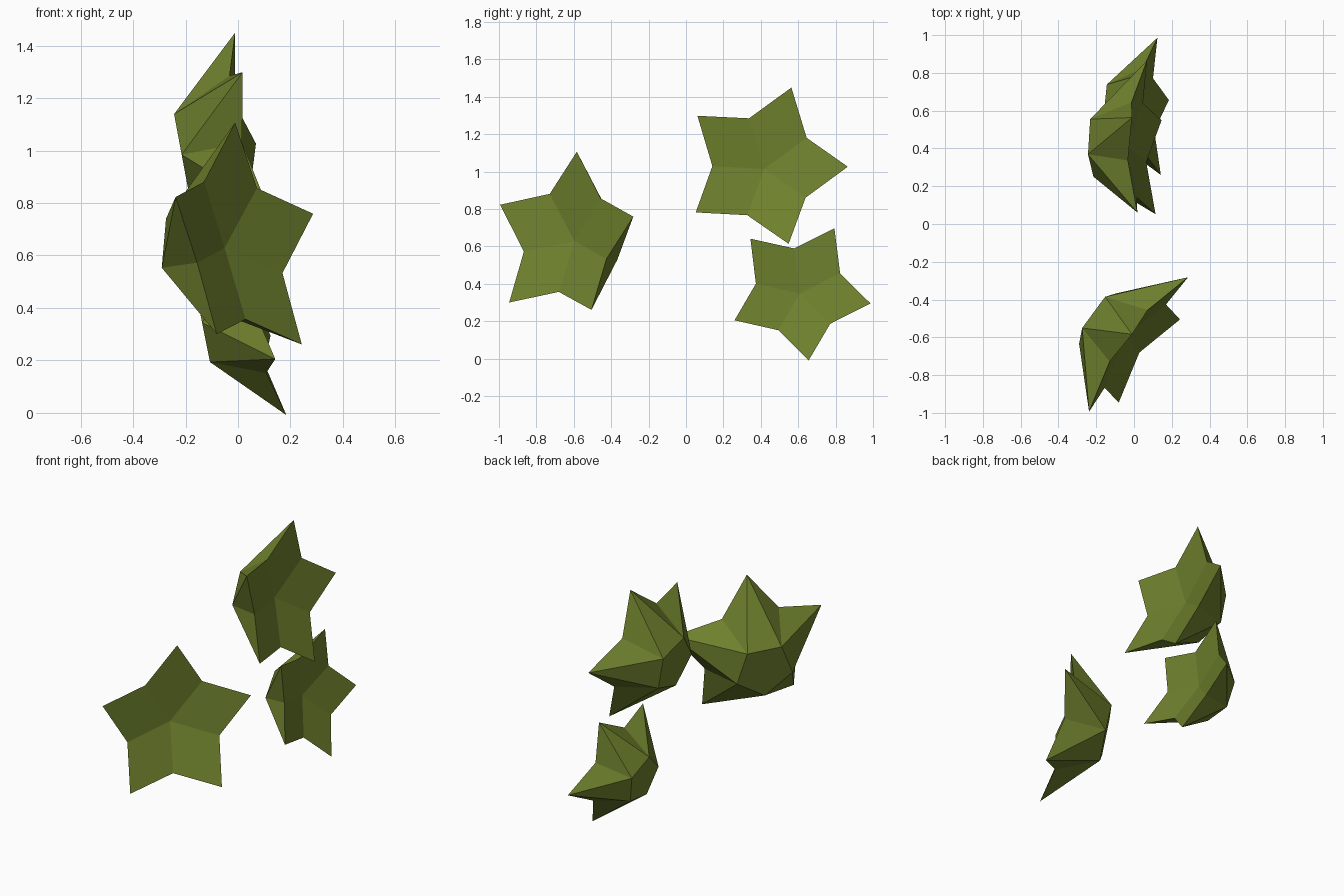
import bpy, bmesh, math
from mathutils import Vector

if "Cube" in bpy.data.objects:
    bpy.data.objects.remove(bpy.data.objects["Cube"])

green = bpy.data.materials.new("olive_green")
green.diffuse_color = (0.156, 0.216, 0.026, 1)
green.use_nodes = True
green.node_tree.nodes["Principled BSDF"].inputs["Base Color"].default_value = green.diffuse_color


def star(name, centre, normal, radius, roll):
    """Five-pointed flower: dished star front, faceted sides, flat pentagon back."""
    n = Vector(normal).normalized()
    right = Vector((0, 0, 1)).cross(n).normalized()
    up = n.cross(right)
    bm = bmesh.new()

    def ring(r, depth, offset):
        verts = []
        for i in range(5):
            a = math.radians(roll + offset + 72 * i)
            p = (right * math.sin(a) + up * math.cos(a)) * r - n * depth
            verts.append(bm.verts.new(Vector(centre) + p * radius))
        return verts

    tips = ring(1, 0, 0)
    notches = ring(0.62, 0.115, 36)
    back = ring(0.375, 0.64, 36)
    dish = bm.verts.new(Vector(centre) - n * 0.245 * radius)

    for i in range(5):
        t, after, before = tips[i], notches[i], notches[i - 1]
        bm.faces.new((dish, before, t, after))      # petal front
        bm.faces.new((t, back[i], after))           # petal sides
        bm.faces.new((t, before, back[i - 1]))
        bm.faces.new((t, back[i - 1], back[i]))     # petal underside
    bm.faces.new(back)                              # flat base
    bmesh.ops.recalc_face_normals(bm, faces=bm.faces)

    mesh = bpy.data.meshes.new(name)
    bm.to_mesh(mesh)
    bm.free()
    mesh.materials.append(green)
    bpy.context.collection.objects.link(bpy.data.objects.new(name, mesh))


# Three separate stars, all leaning slightly upward
star("front_star", (0.04, -0.662, 0.65), (0.798, -0.571, 0.187), 0.466, 4.2)
star("upper_star", (0.067, 0.418, 1.034), (0.983, 0, 0.184), 0.447, 19.0)
star("lower_star", (0.11, 0.608, 0.366), (0.980, 0, 0.195), 0.385, 28.8)
